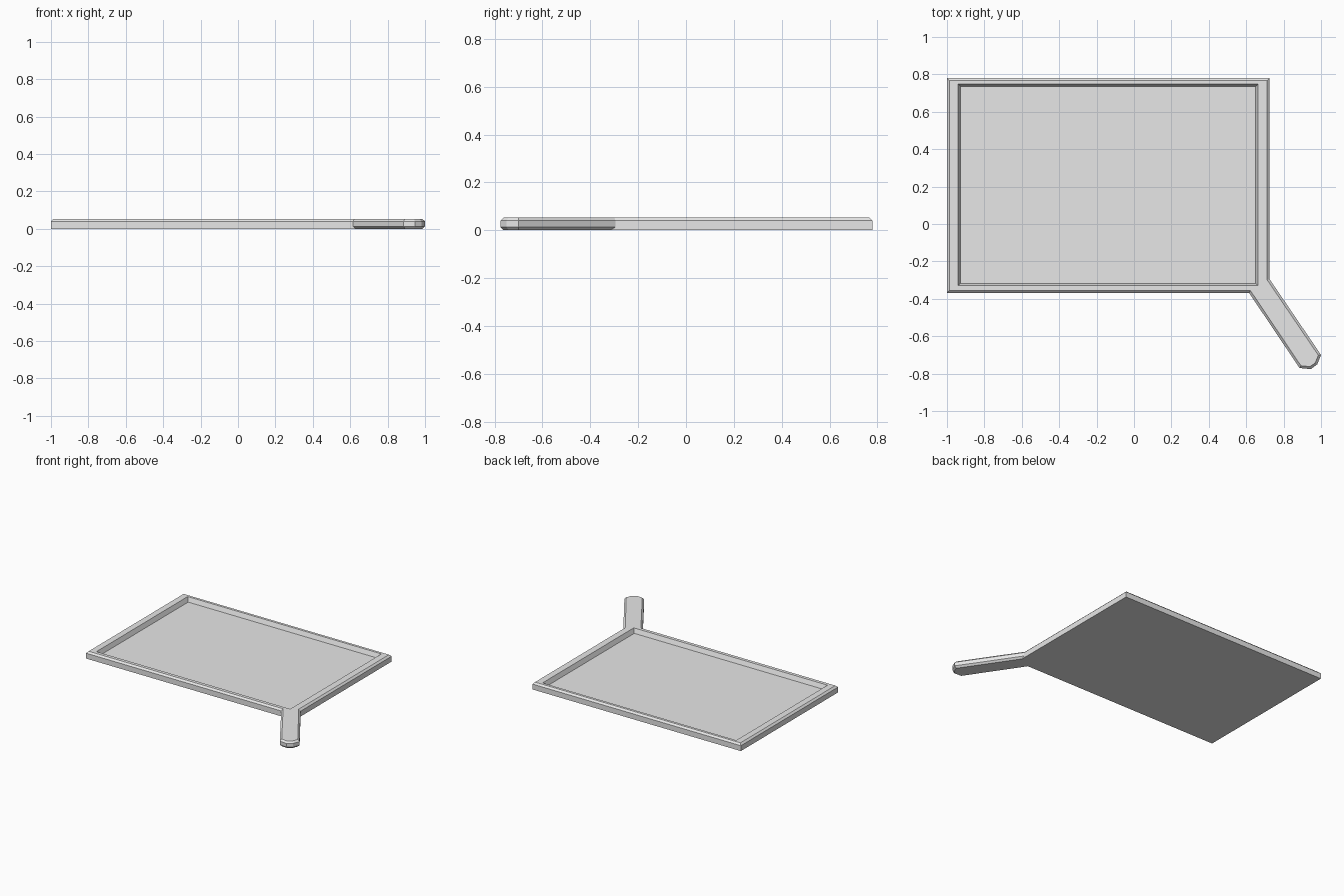
import bpy
import bmesh
from mathutils import Vector

cube = bpy.data.objects.get("Cube")
if cube:
    bpy.data.objects.remove(cube, do_unlink=True)

# Pale grey material
grey = bpy.data.materials.new("pale_grey")
grey.use_nodes = True
grey.diffuse_color = (0.8, 0.8, 0.8, 1)
grey.node_tree.nodes["Principled BSDF"].inputs["Base Color"].default_value = grey.diffuse_color

HEIGHT, FLOOR, BEVEL = 0.053, 0.02, 0.013

# Outline, counter-clockwise: back left, front left, handle, back right
outline = [Vector(p) for p in (
    (-1, 0.78), (-1, -0.368), (0.615, -0.368),
    (0.885, -0.77), (0.945, -0.776), (0.98, -0.75), (1, -0.70),
    (0.725, -0.295), (0.725, 0.78))]
HANDLE_EDGES = range(2, 7)


def inset(points, widths):
    """Move every edge inward by its own width, with mitred corners."""
    result = []
    for i, p in enumerate(points):
        a = (p - points[i - 1]).normalized()
        b = (points[(i + 1) % len(points)] - p).normalized()
        na, nb = Vector((-a.y, a.x)), Vector((-b.y, b.x))
        wa, wb = widths[i - 1], widths[i]
        det = na.x * nb.y - na.y * nb.x
        result.append(p + Vector((wa * nb.y - wb * na.y, wb * na.x - wa * nb.x)) / det)
    return result


bm = bmesh.new()


def ring(points, z):
    return [bm.verts.new((p.x, p.y, z)) for p in points]


def bridge(lower, upper):
    n = len(lower)
    for i in range(n):
        j = (i + 1) % n
        bm.faces.new((lower[i], lower[j], upper[j], upper[i]))


# Outer shell: bevelled all round on top, bevelled below on the handle only
under = [BEVEL if i in HANDLE_EDGES else 0 for i in range(len(outline))]
base = ring(inset(outline, under), 0)
low = ring(outline, BEVEL)
high = ring(outline, HEIGHT - BEVEL)
top = ring(inset(outline, [BEVEL] * len(outline)), HEIGHT)
for lower, upper in ((base, low), (low, high), (high, top)):
    bridge(lower, upper)
bm.faces.new(base[::-1])

# Recess with sloping walls
mouth = [Vector(p) for p in ((-0.94, 0.748), (-0.94, -0.33), (0.663, -0.33), (0.663, 0.748))]
lip = ring(mouth, HEIGHT)
floor = ring(inset(mouth, [BEVEL] * 4), FLOOR)
bridge(lip, floor)
bm.faces.new(floor)

# Flat rim, with the handle top joined at the corner
bm.faces.new((top[0], top[1], lip[1], lip[0]))
bm.faces.new((top[1], top[2], lip[2], lip[1]))
bm.faces.new(top[2:8] + [lip[2]])
bm.faces.new((top[7], top[8], lip[3], lip[2]))
bm.faces.new((top[8], top[0], lip[0], lip[3]))

bmesh.ops.recalc_face_normals(bm, faces=bm.faces)
mesh = bpy.data.meshes.new("tray_with_handle")
bm.to_mesh(mesh)
bm.free()
mesh.materials.append(grey)
tray = bpy.data.objects.new("tray_with_handle", mesh)
bpy.context.collection.objects.link(tray)
